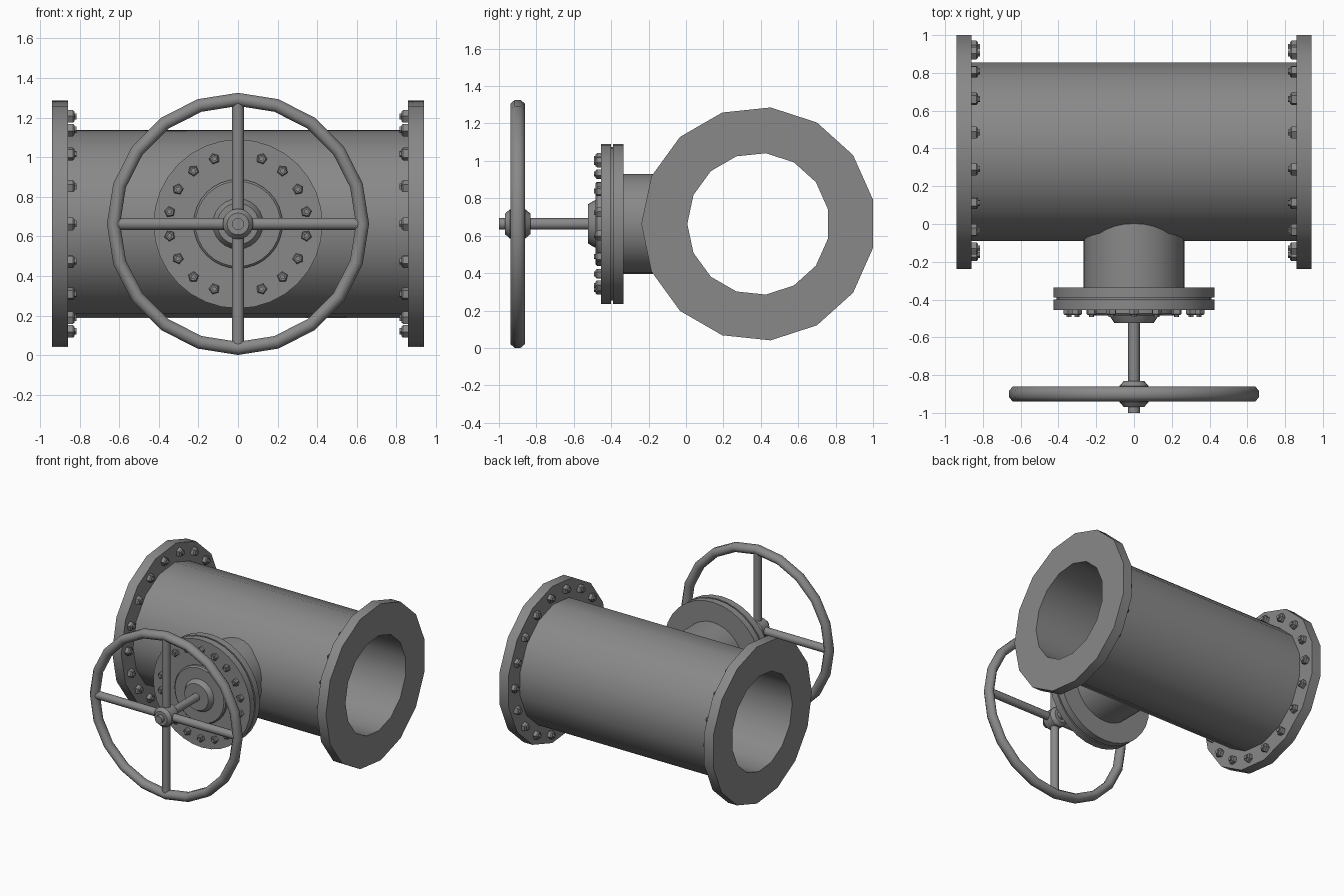
import bpy, bmesh, math
from mathutils import Vector

cube = bpy.data.objects.get("Cube")
if cube:
    bpy.data.objects.remove(cube, do_unlink=True)

X, Y, Z = Vector((1, 0, 0)), Vector((0, 1, 0)), Vector((0, 0, 1))
PIPE_Y, MID_Z = 0.387, 0.663
WHEEL_Y = -0.9

steel = bpy.data.materials.new("grey_steel")
steel.use_nodes = True
colour = (0.25, 0.25, 0.25, 1)
steel.diffuse_color = colour
steel.node_tree.nodes["Principled BSDF"].inputs["Base Color"].default_value = colour


def lathe(bm, profile, origin, axis, start, sides, hollow=False):
    """Turn (radius, height) points about an axis; hollow closes the loop."""
    side = axis.cross(start)
    rings = []
    for r, h in profile:
        ring = []
        for i in range(sides):
            a = math.tau * i / sides
            ring.append(bm.verts.new(origin + axis * h + (start * math.cos(a) + side * math.sin(a)) * r))
        rings.append(ring)
    pairs = list(zip(rings, rings[1:]))
    if hollow:
        pairs.append((rings[-1], rings[0]))
    else:
        bm.faces.new(rings[0])
        bm.faces.new(rings[-1])
    for lo, hi in pairs:
        for i in range(sides):
            j = (i + 1) % sides
            bm.faces.new((lo[i], lo[j], hi[j], hi[i]))


def finish(bm, name, angle=35):
    bmesh.ops.recalc_face_normals(bm, faces=bm.faces)
    mesh = bpy.data.meshes.new(name)
    bm.to_mesh(mesh)
    bm.free()
    obj = bpy.data.objects.new(name, mesh)
    bpy.context.collection.objects.link(obj)
    mesh.materials.append(steel)
    bpy.ops.object.select_all(action='DESELECT')
    obj.select_set(True)
    bpy.context.view_layer.objects.active = obj
    bpy.ops.object.shade_smooth_by_angle(angle=math.radians(angle))
    return obj


def turned(name, profile, origin, axis, start, sides, hollow=False):
    bm = bmesh.new()
    lathe(bm, profile, origin, axis, start, sides, hollow)
    return finish(bm, name)


def bolt_circle(name, centre, axis, start, radius, size, count=18):
    """Ring of five-sided bolt heads with a short stud end."""
    head = [(1, 0), (1, 0.75), (0.75, 1), (0.5, 1), (0.5, 1.3)]
    profile = [(r * size, h * size) for r, h in head]
    bm = bmesh.new()
    side = axis.cross(start)
    for i in range(count):
        a = math.tau * i / count
        out = start * math.cos(a) + side * math.sin(a)
        lathe(bm, profile, centre + out * radius, axis, out, 5)
    finish(bm, name)


# Main pipe with both end flanges and an open bore
pipe_centre = Vector((0, PIPE_Y, MID_Z))
turned("main_pipe", [(0.38, -0.94), (0.626, -0.94), (0.626, -0.86), (0.478, -0.86),
                     (0.478, 0.86), (0.626, 0.86), (0.626, 0.94), (0.38, 0.94)],
       pipe_centre, X, -Y, 15, hollow=True)
for label, s in (("left", 1), ("right", -1)):
    bolt_circle(label + "_flange_bolts", pipe_centre + X * 0.86 * s, X * -s, -Y, 0.55, 0.034)

# Branch neck, paired flanges, gasket and stepped bonnet
hub = Vector((0, 0, MID_Z))
turned("branch_neck", [(0.267, 0.003), (0.267, -0.34)], hub, Y, Z, 32)
turned("rear_branch_flange", [(0.427, -0.335), (0.427, -0.389)], hub, Y, Z, 32)
turned("gasket", [(0.41, -0.385), (0.41, -0.405)], hub, Y, Z, 32)
turned("front_branch_flange", [(0.427, -0.4), (0.427, -0.455)], hub, Y, Z, 32)
turned("bonnet_plate", [(0.225, -0.45), (0.225, -0.475), (0.215, -0.485)], hub, Y, Z, 32)
turned("bonnet_gland", [(0.13, -0.48), (0.12, -0.5), (0.105, -0.523)], hub, Y, Z, 24)
bolt_circle("bonnet_bolts", hub - Y * 0.455, -Y, Z, 0.35, 0.028)

# Stem and handwheel hub
turned("stem", [(0.031, -0.5), (0.031, -1)], hub, Y, Z, 12)
wheel = hub + Y * WHEEL_Y
turned("wheel_hub", [(0.055, -0.068), (0.077, -0.042), (0.077, 0.042), (0.055, 0.068)],
       wheel, Y, Z, 20)

# Handwheel rim with an eight-sided section
section = []
for k in range(8):
    a = math.tau * (k + 0.5) / 8
    section.append((0.629 + 0.036 * math.cos(a), 0.042 * math.sin(a)))
bm = bmesh.new()
lathe(bm, section, wheel, Y, Z, 20, hollow=True)
finish(bm, "wheel_rim", 50)

# Four spokes
bm = bmesh.new()
for out in (X, -X, Z, -Z):
    lathe(bm, [(0.031, 0.05), (0.031, 0.62)], wheel, out, Y, 12)
finish(bm, "wheel_spokes")
